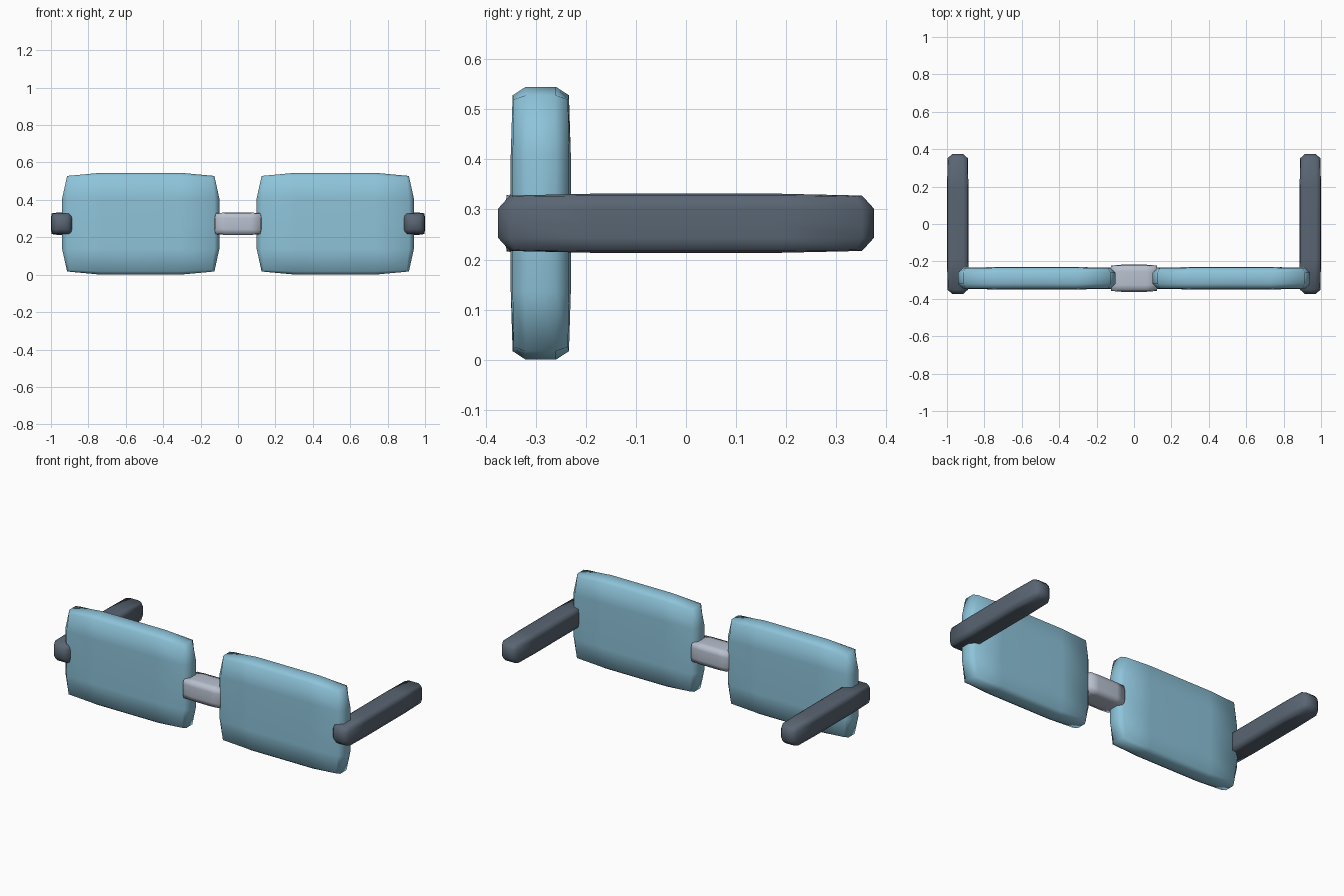
import bpy, bmesh

if "Cube" in bpy.data.objects:
    bpy.data.objects.remove(bpy.data.objects["Cube"])


def material(name, color):
    m = bpy.data.materials.new(name)
    m.diffuse_color = (*color, 1)
    m.use_nodes = True
    m.node_tree.nodes["Principled BSDF"].inputs["Base Color"].default_value = m.diffuse_color
    return m


def soft_box(name, centre, size, mat):
    """Creased, subdivided cube: slightly pillowed box with soft edges."""
    bm = bmesh.new()
    bmesh.ops.create_cube(bm, size=1)
    crease = bm.edges.layers.float.new("crease_edge")
    for e in bm.edges:
        e[crease] = 0.5
    for v in bm.verts:
        v.co = [c + p * s for c, p, s in zip(centre, v.co, size)]
    for f in bm.faces:
        f.smooth = True
    me = bpy.data.meshes.new(name)
    bm.to_mesh(me)
    bm.free()
    me.materials.append(mat)
    ob = bpy.data.objects.new(name, me)
    bpy.context.collection.objects.link(ob)
    sub = ob.modifiers.new("Subdivision", "SUBSURF")
    sub.levels = sub.render_levels = 2
    return ob


glass = material("lens_blue", (0.27, 0.55, 0.70))
dark = material("frame_dark", (0.10, 0.13, 0.17))
light = material("bridge_light", (0.48, 0.53, 0.62))

Z = 0.2725   # mid height
Y = -0.29    # lens plane

# Lenses and temple arms, left and right
for side, s in (("left", -1), ("right", 1)):
    soft_box("lens_" + side, (s * 0.52, Y, Z), (0.84, 0.12, 0.545), glass)
    soft_box("temple_arm_" + side, (s * 0.9425, 0, Z), (0.115, 0.75, 0.118), dark)

# Nose bridge
soft_box("nose_bridge", (0, Y, Z), (0.26, 0.145, 0.12), light)
